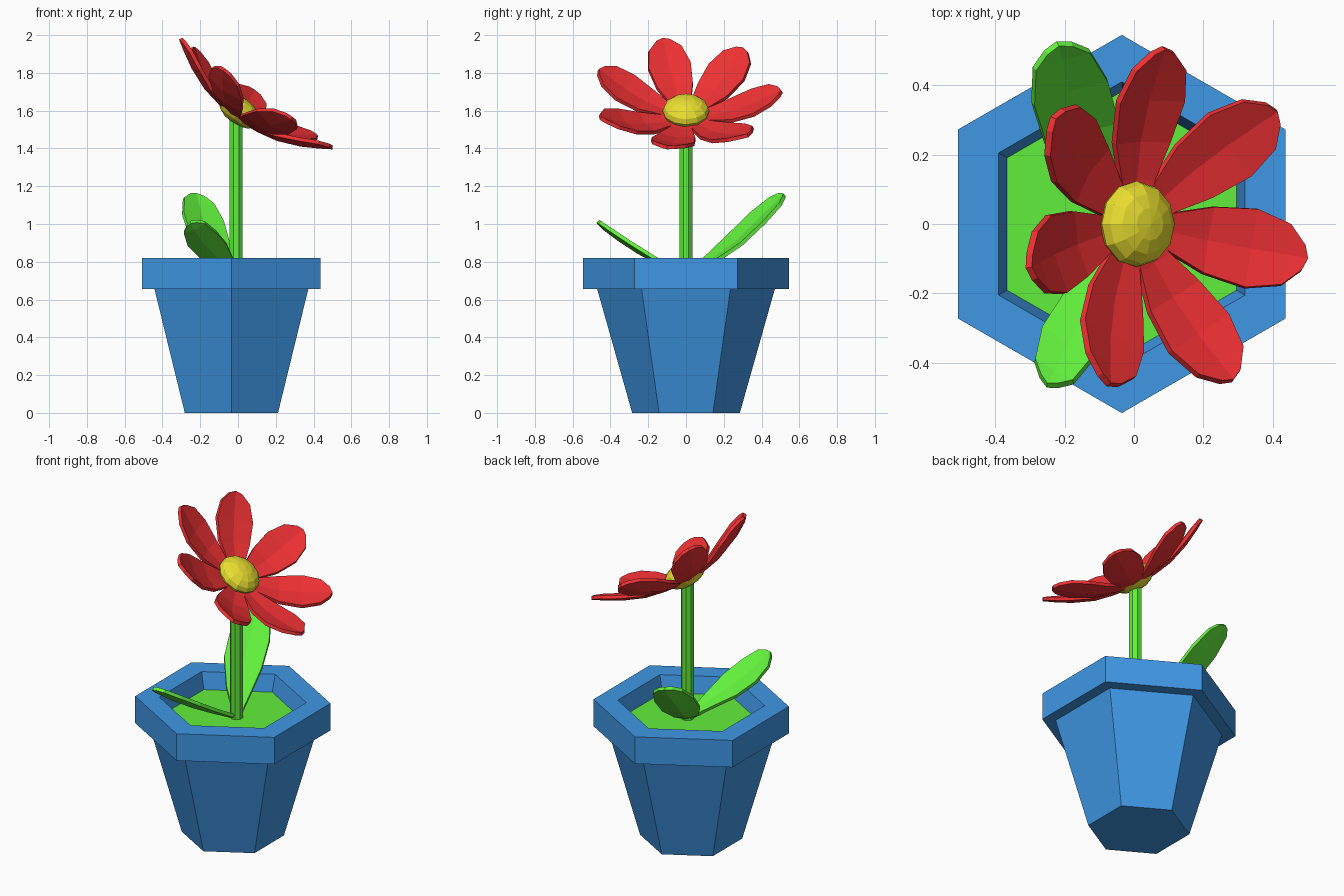
import bpy, bmesh, math
from mathutils import Vector, Matrix

if "Cube" in bpy.data.objects:
    bpy.data.objects.remove(bpy.data.objects["Cube"])


def material(name, rgb):
    m = bpy.data.materials.new(name)
    m.diffuse_color = (*rgb, 1)
    m.use_nodes = True
    m.node_tree.nodes["Principled BSDF"].inputs["Base Color"].default_value = m.diffuse_color
    return m


BLUE = material("blue", (0.05, 0.31, 0.78))
GREEN = material("green", (0.12, 0.86, 0.045))
RED = material("red", (0.85, 0.03, 0.033))
YELLOW = material("yellow", (0.82, 0.74, 0.03))


def finish(name, bm, mat):
    bmesh.ops.recalc_face_normals(bm, faces=bm.faces)
    me = bpy.data.meshes.new(name)
    bm.to_mesh(me)
    bm.free()
    me.materials.append(mat)
    ob = bpy.data.objects.new(name, me)
    bpy.context.collection.objects.link(ob)
    return ob


def lathe(name, profile, sides, x, mat, turn=0.0):
    """Faceted turned solid from (radius, z) pairs, closed at both ends."""
    bm = bmesh.new()
    rings = []
    for r, z in profile:
        angles = [turn + 2 * math.pi * i / sides for i in range(sides)]
        rings.append([bm.verts.new((x + r * math.cos(a), r * math.sin(a), z)) for a in angles])
    for lo, hi in zip(rings, rings[1:]):
        for i in range(sides):
            j = (i + 1) % sides
            bm.faces.new((lo[i], lo[j], hi[j], hi[i]))
    bm.faces.new(rings[0])
    bm.faces.new(rings[-1])
    return finish(name, bm, mat)


def blade(name, path, halves, side, cup, mat):
    """Creased petal or leaf: three points across each station of the path."""
    side = side.normalized()
    up = side.cross(path[-1] - path[0]).normalized()
    if up.z < 0:
        up = -up
    bm = bmesh.new()
    rows = []
    for i, (p, w) in enumerate(zip(path, halves)):
        nose = (path[-1] - path[-2]).normalized() * 0.015 if i == len(path) - 1 else Vector()
        rows.append([bm.verts.new(q) for q in (
            p - side * w + up * w * cup, p + nose, p + side * w + up * w * cup)])
    for a, b in zip(rows, rows[1:]):
        for k in (0, 1):
            bm.faces.new((a[k], a[k + 1], b[k + 1], b[k]))
    ob = finish(name, bm, mat)
    mod = ob.modifiers.new("thickness", 'SOLIDIFY')
    mod.thickness = 0.02
    mod.offset = 0
    return ob


# Hexagonal pot with rim and hollow top
PX = -0.035
lathe("pot", [(0.285, 0), (0.47, 0.655), (0.545, 0.655), (0.545, 0.82),
              (0.41, 0.82), (0.38, 0.715)], 6, PX, BLUE, math.pi / 6)

# Green soil surface
lathe("soil", [(0.382, 0.717), (0.382, 0.721)], 6, PX, GREEN, math.pi / 6)

# Stem
lathe("stem", [(0.037, 0.71), (0.037, 1.58)], 8, -0.01, GREEN, math.pi / 8)

# Flower head tilted towards +x
axis = Vector((0.58, 0, 0.81)).normalized()
u = Vector((axis.z, 0, -axis.x))
v = Vector((0, 1, 0))
centre = Vector((0, 0, 1.56))
stations = [(0.03, 0.0), (0.13, 0.01), (0.24, 0.032), (0.36, 0.08), (0.45, 0.13), (0.495, 0.158)]
widths = [0.025, 0.06, 0.098, 0.116, 0.09, 0.038]
for i in range(7):
    a = math.radians(-11.4 + i * 360 / 7)
    out = u * math.cos(a) + v * math.sin(a)
    side = v * math.cos(a) - u * math.sin(a)
    blade(f"petal_{i + 1}", [centre + out * r + axis * h for r, h in stations],
          widths, side, 0.15, RED)

# Domed flower centre
bm = bmesh.new()
bmesh.ops.create_uvsphere(bm, u_segments=12, v_segments=8, radius=1)
tilt = Matrix((u, v, axis)).transposed().to_4x4()
bm.transform(Matrix.Translation((0.008, 0, 1.598)) @ tilt @ Matrix.Diagonal((0.124, 0.124, 0.072, 1)))
finish("flower_centre", bm, YELLOW)

# Two leaves
blade("leaf_back", [Vector(p) for p in (
    (-0.02, 0.02, 0.735), (-0.09, 0.13, 0.80), (-0.155, 0.27, 0.905),
    (-0.19, 0.39, 1.02), (-0.212, 0.48, 1.11), (-0.218, 0.51, 1.145))],
    [0.025, 0.07, 0.112, 0.115, 0.085, 0.04], Vector((0.93, 0.3, -0.2)), 0.15, GREEN)
blade("leaf_front", [Vector(p) for p in (
    (-0.02, -0.03, 0.735), (-0.07, -0.14, 0.79), (-0.13, -0.25, 0.85),
    (-0.19, -0.35, 0.915), (-0.23, -0.43, 0.975), (-0.245, -0.455, 1.0))],
    [0.022, 0.055, 0.088, 0.092, 0.068, 0.03], Vector((0.8, -0.45, 0.36)), 0.15, GREEN)
